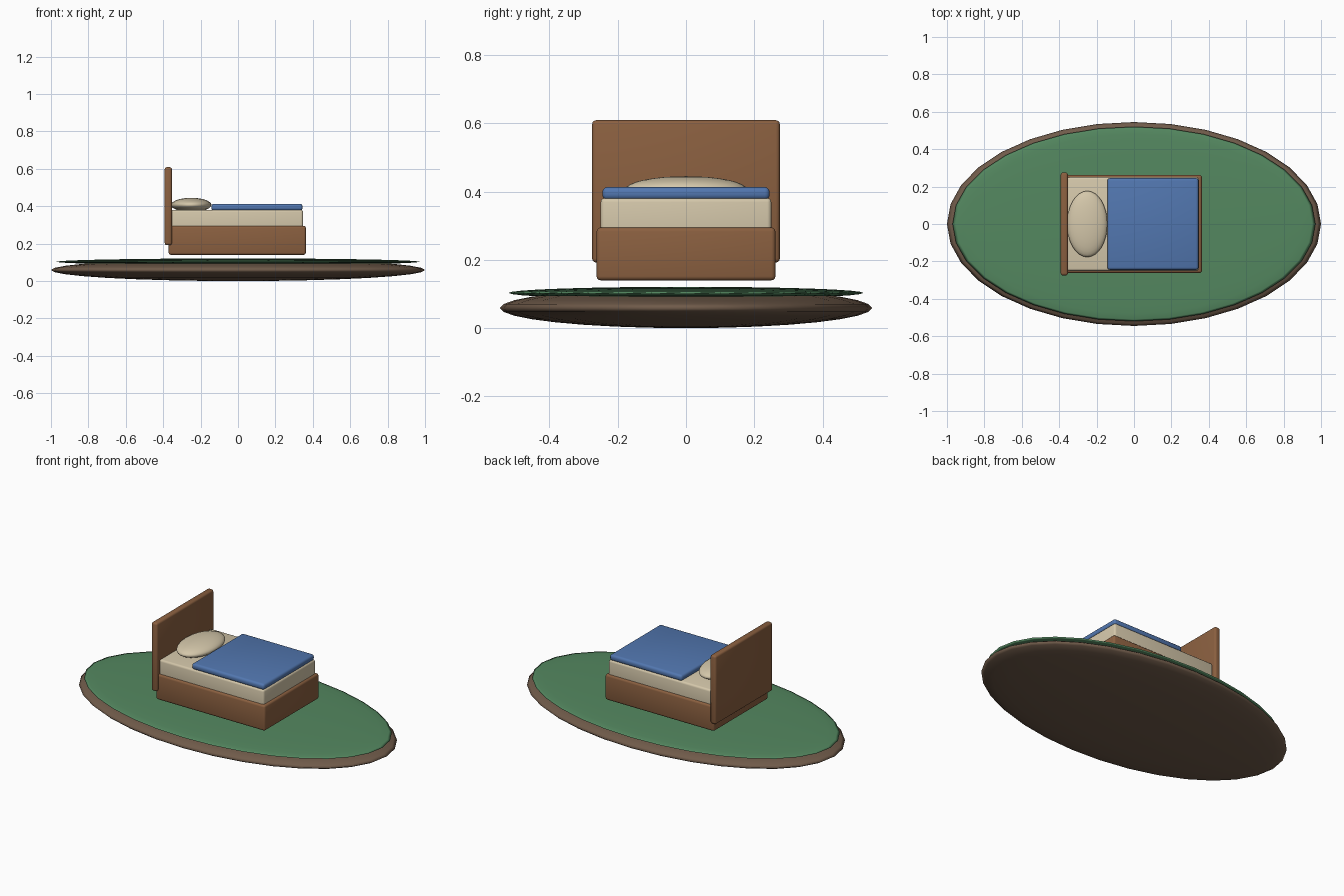
import bpy
import math

if "Cube" in bpy.data.objects:
    bpy.data.objects.remove(bpy.data.objects["Cube"])


def linear(c):
    c /= 255
    return c / 12.92 if c <= 0.04045 else ((c + 0.055) / 1.055) ** 2.4


def material(name, r, g, b):
    mat = bpy.data.materials.new(name)
    mat.diffuse_color = (linear(r), linear(g), linear(b), 1)
    mat.use_nodes = True
    mat.node_tree.nodes["Principled BSDF"].inputs["Base Color"].default_value = mat.diffuse_color
    return mat


wood = material("warm wood", 139, 96, 64)
linen = material("cream linen", 212, 199, 170)
blue = material("blanket blue", 82, 119, 176)
green = material("grass green", 84, 136, 96)
soil = material("soil brown", 112, 91, 74)


def finish(obj, name, mat, angle):
    obj.name = name
    obj.data.materials.append(mat)
    bpy.ops.object.shade_smooth_by_angle(angle=math.radians(angle))


def box(name, mat, low, high, bevel):
    """Rounded box between two opposite corners."""
    centre = [(a + b) / 2 for a, b in zip(low, high)]
    bpy.ops.mesh.primitive_cube_add(size=1, location=centre)
    obj = bpy.context.object
    obj.scale = [b - a for a, b in zip(low, high)]
    bpy.ops.object.transform_apply(location=False, rotation=False, scale=True)
    mod = obj.modifiers.new("rounded edges", 'BEVEL')
    mod.width = bevel
    mod.segments = 3
    bpy.ops.object.modifier_apply(modifier=mod.name)
    finish(obj, name, mat, 40)


def ellipsoid(name, mat, centre, radii):
    bpy.ops.mesh.primitive_uv_sphere_add(segments=32, ring_count=16, radius=1,
                                         location=centre)
    obj = bpy.context.object
    obj.scale = radii
    bpy.ops.object.transform_apply(location=False, rotation=False, scale=True)
    finish(obj, name, mat, 180)


# Ground: flat soil disc with a thinner grass layer on top
ellipsoid("soil_base", soil, (0, 0, 0.059), (1, 0.545, 0.059))
ellipsoid("grass_top", green, (0, 0, 0.103), (0.97, 0.52, 0.018))

# Bed frame
box("bed_frame", wood, (-0.371, -0.262, 0.14), (0.363, 0.262, 0.295), 0.012)
box("headboard", wood, (-0.392, -0.275, 0.192), (-0.353, 0.275, 0.609), 0.012)

# Bedding
box("mattress", linen, (-0.357, -0.25, 0.24), (0.348, 0.25, 0.381), 0.012)
box("blanket", blue, (-0.142, -0.245, 0.376), (0.345, 0.245, 0.413), 0.014)
ellipsoid("pillow", linen, (-0.25, 0, 0.407), (0.108, 0.177, 0.038))
